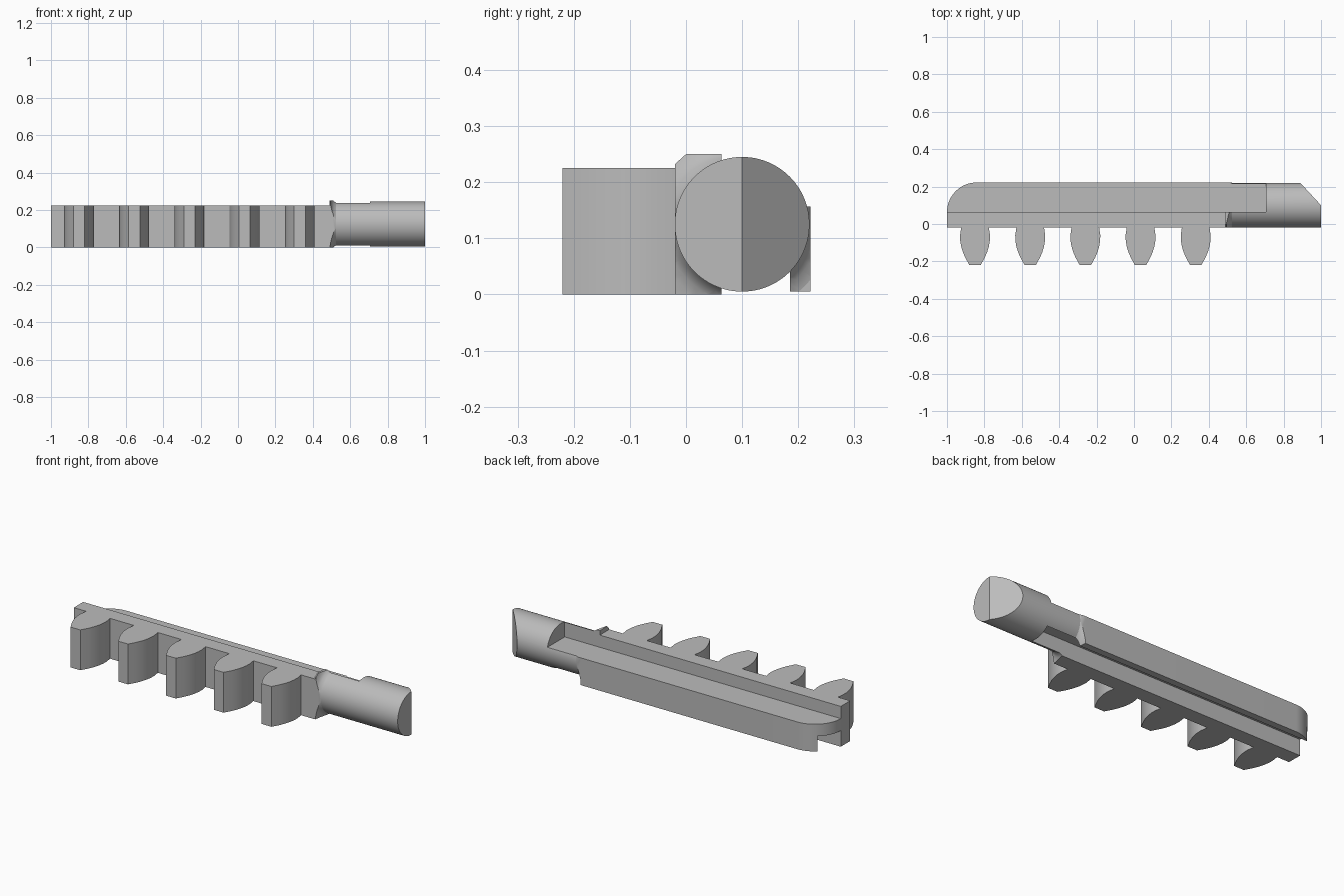
import bpy, bmesh, math
from mathutils import Matrix

if "Cube" in bpy.data.objects:
    bpy.data.objects.remove(bpy.data.objects["Cube"])

grey = bpy.data.materials.new("plain grey")
grey.use_nodes = True
COLOUR = (0.5, 0.5, 0.5, 1)
grey.diffuse_color = COLOUR
grey.node_tree.nodes["Principled BSDF"].inputs["Base Color"].default_value = COLOUR

WALL_BACK, SHELF_TOP, SHELF_LOW = 0.063, 0.157, 0.09
ROD_Y, ROD_Z, ROD_R = 0.1, 0.125, 0.12


def finish(name, bm):
    bmesh.ops.recalc_face_normals(bm, faces=bm.faces)
    mesh = bpy.data.meshes.new(name)
    bm.to_mesh(mesh)
    bm.free()
    mesh.materials.append(grey)
    ob = bpy.data.objects.new(name, mesh)
    bpy.context.collection.objects.link(ob)
    return ob


def prism(name, points, depth):
    """Extrude a closed 3D outline along the depth vector."""
    bm = bmesh.new()
    face = bm.faces.new([bm.verts.new(p) for p in points])
    ext = bmesh.ops.extrude_face_region(bm, geom=[face])
    bmesh.ops.translate(bm, vec=depth, verts=[v for v in ext["geom"] if isinstance(v, bmesh.types.BMVert)])
    return finish(name, bm)


def box(name, x0, x1, y0, y1, z0, z1):
    return prism(name, [(x0, y0, z0), (x1, y0, z0), (x1, y1, z0), (x0, y1, z0)], (0, 0, z1 - z0))


def revolve(name, stations, n=96):
    """Closed round solid about the rod axis from (x, radius) stations."""
    bm = bmesh.new()
    rings = [[bm.verts.new((x, ROD_Y + r * math.cos(2 * math.pi * i / n),
                            ROD_Z + r * math.sin(2 * math.pi * i / n))) for i in range(n)]
             for x, r in stations]
    for a, b in zip(rings, rings[1:]):
        for i in range(n):
            j = (i + 1) % n
            bm.faces.new((a[i], a[j], b[j], b[i]))
    bm.faces.new(rings[0])
    bm.faces.new(rings[-1])
    return finish(name, bm)


def combine(ob, tool, operation="DIFFERENCE"):
    mod = ob.modifiers.new("cut", "BOOLEAN")
    mod.operation, mod.solver, mod.object = operation, "EXACT", tool
    bpy.context.view_layer.objects.active = ob
    bpy.ops.object.modifier_apply(modifier=mod.name)
    bpy.data.objects.remove(tool)


# Toothed rack: straight wall with five curved teeth along the front
half_tooth = [(0.074, -0.02), (0.08, -0.06), (0.079, -0.09), (0.074, -0.12),
              (0.065, -0.15), (0.052, -0.18), (0.03, -0.22)]
outline = [(-1, WALL_BACK), (-1, -0.02)]
for k in range(5):
    cx = -0.85 + 0.295 * k
    outline += [(cx - w, y) for w, y in half_tooth]
    outline += [(cx + w, y) for w, y in reversed(half_tooth)]
outline += [(0.488, -0.02), (0.488, WALL_BACK)]
rack = prism("toothed_rack", [(x, y, 0) for x, y in outline], (0, 0, 0.225))

# Guide shelf with a rounded end, hollowed below to leave a rear flange
R = 0.222 - WALL_BACK
arc = [math.pi / 2 + math.pi / 2 * i / 16 for i in range(17)]
outline = [(0.495, WALL_BACK), (0.495, 0.222)]
outline += [(-1 + R + R * math.cos(a), WALL_BACK + R * math.sin(a)) for a in arc]
shelf = prism("guide_shelf", [(x, y, 0.005) for x, y in outline], (0, 0, SHELF_TOP - 0.005))
combine(shelf, box("groove_cutter", -1.1, 0.6, 0, 0.185, -0.1, SHELF_LOW))

# Round rod with a slanted tip, a step above and the groove run-out below
rod = revolve("round_rod", [(0.49, ROD_R), (1, ROD_R)])
combine(rod, prism("tip_cutter", [(1, 0.1, -0.1), (0.88, 0.23, -0.1), (0.88, 0.4, -0.1),
                                  (1.2, 0.4, -0.1), (1.2, 0.1, -0.1)], (0, 0, 0.5)))
combine(rod, box("step_cutter", 0.4, 0.705, WALL_BACK, 0.4, SHELF_TOP, 0.4))
combine(rod, box("run_out_cutter", 0.4, 0.705, WALL_BACK, 0.185, -0.1, SHELF_LOW))

# Flared collars joining the rod to the wall and to the flange
flare = [(0.488, 0.2), (0.491, 0.172), (0.496, 0.153), (0.503, 0.138),
         (0.512, 0.127), (0.525, 0.12)]
section = [(-0.02, 0), (WALL_BACK, 0), (WALL_BACK, 0.25), (0, 0.25), (-0.02, 0.232)]
wall_collar = prism("wall_collar", [(0.48, y, z) for y, z in section], (0.1, 0, 0))
combine(wall_collar, revolve("flare_tool", flare), "INTERSECT")
flange_collar = box("flange_collar", 0.48, 0.58, 0.185, 0.222, 0.005, SHELF_TOP)
combine(flange_collar, revolve("flare_tool", flare), "INTERSECT")

for ob in (rack, shelf, rod, wall_collar, flange_collar):
    bpy.ops.object.select_all(action="DESELECT")
    ob.select_set(True)
    bpy.context.view_layer.objects.active = ob
    bpy.ops.object.shade_smooth_by_angle(angle=math.radians(30))
